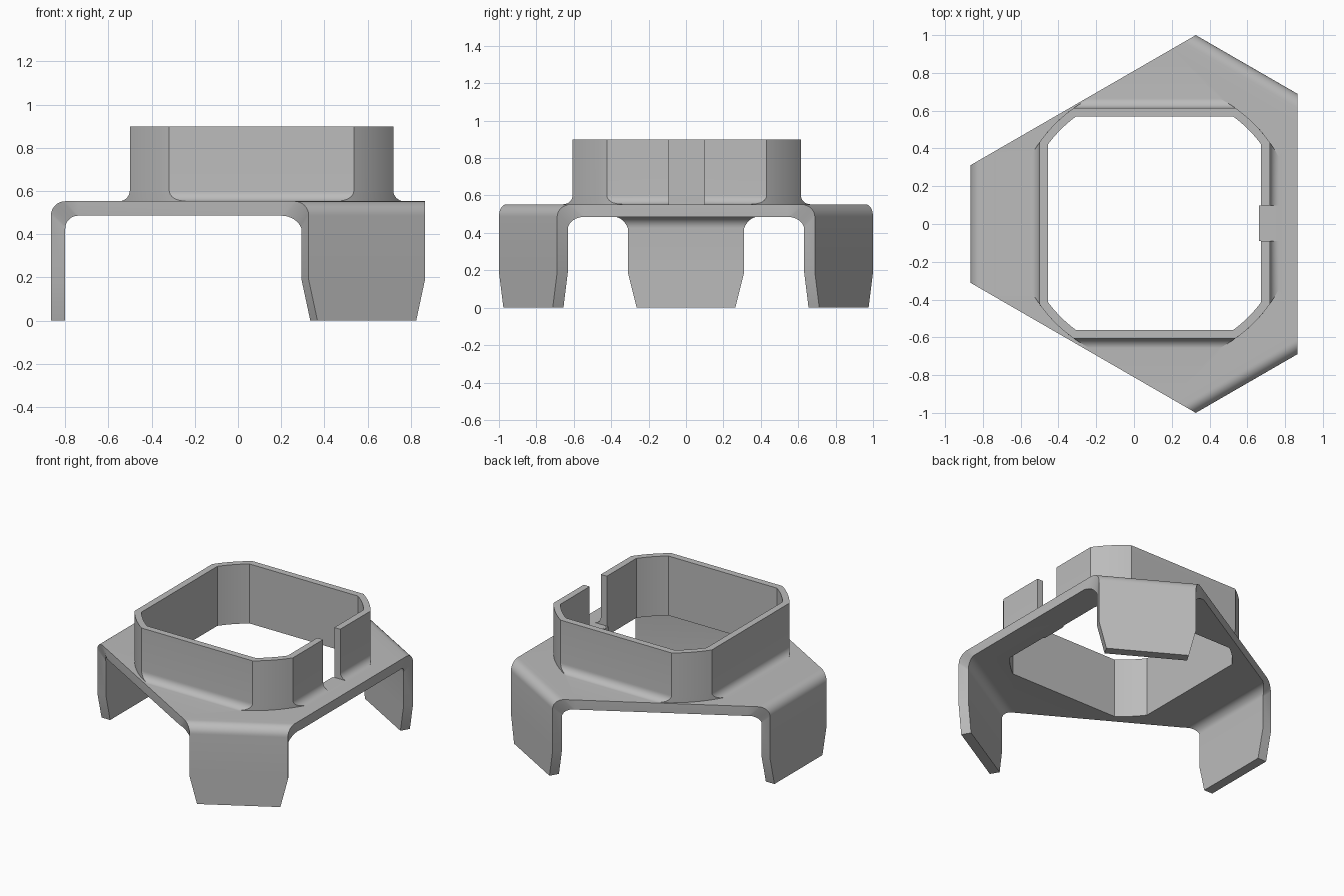
import bpy, bmesh, math
from mathutils import Vector

if "Cube" in bpy.data.objects:
    bpy.data.objects.remove(bpy.data.objects["Cube"], do_unlink=True)

CX, CY = 0.109, 0.004           # shared axis of collar and legs
TOP, UNDER, RIM = 0.553, 0.486, 0.9
REACH, HALF, THICK = 0.975, 0.311, 0.066
BEND, FLARE = 0.06, math.tan(math.radians(30))

grey = bpy.data.materials.new("plain_grey")
grey.use_nodes = True
colour = (0.5, 0.5, 0.5, 1)
grey.diffuse_color = colour
grey.node_tree.nodes["Principled BSDF"].inputs["Base Color"].default_value = colour


def make_object(name, bm):
    bmesh.ops.recalc_face_normals(bm, faces=bm.faces)
    mesh = bpy.data.meshes.new(name)
    bm.to_mesh(mesh)
    bm.free()
    mesh.materials.append(grey)
    obj = bpy.data.objects.new(name, mesh)
    bpy.context.collection.objects.link(obj)
    return obj


def bridge(bm, a, b):
    for i in range(len(a)):
        j = (i + 1) % len(a)
        bm.faces.new((a[i], a[j], b[j], b[i]))


def box(name, low, high):
    bm = bmesh.new()
    bmesh.ops.create_cube(bm, size=1)
    for v in bm.verts:
        v.co = [(l + h) / 2 + c * (h - l) for l, h, c in zip(low, high, v.co)]
    return make_object(name, bm)


def rounded_section(half, radius, steps=10):
    """Square trimmed by a circle, so its corners are arcs."""
    start, end = math.acos(half / radius), math.asin(half / radius)
    points = []
    for quarter in range(4):
        for i in range(steps + 1):
            a = start + (end - start) * i / steps + quarter * math.pi / 2
            points.append((CX + radius * math.cos(a), CY + radius * math.sin(a)))
    return points


def loft(name, levels):
    """Solid through (half width, corner radius, height) levels."""
    bm = bmesh.new()
    loops = [[bm.verts.new((x, y, z)) for x, y in rounded_section(h, r)] for h, r, z in levels]
    for a, b in zip(loops, loops[1:]):
        bridge(bm, a, b)
    bm.faces.new(loops[0])
    bm.faces.new(loops[-1])
    return make_object(name, bm)


def apply_boolean(target, tool, operation):
    mod = target.modifiers.new("cut", "BOOLEAN")
    mod.operation, mod.object, mod.solver = operation, tool, "EXACT"
    bpy.context.view_layer.objects.active = target
    bpy.ops.object.modifier_apply(modifier=mod.name)
    bpy.data.objects.remove(tool, do_unlink=True)


# Paired outer and inner leg profile points: inset, height, half width
def leg_stations(steps=8):
    stations = []
    for i in range(steps + 1):
        t = i / steps
        a = t * math.pi / 2
        outer_in = THICK * (1 - math.sin(a))
        inner_in = THICK + BEND * (1 - math.sin(a))
        outer = (outer_in, TOP - THICK * (1 - math.cos(a)), HALF + outer_in * FLARE)
        inner = (inner_in, UNDER - BEND * (1 - math.cos(a)),
                 HALF + inner_in * FLARE - THICK * FLARE * t)
        stations.append((outer, inner))
    for z, w in ((0.19, HALF), (0, 0.264)):
        stations.append(((0, z, w), (THICK, z, w)))
    return stations


# Bracket: flat plate with three legs folded down from it
bm = bmesh.new()
upper, lower = [], []
flat = THICK + BEND
stations = [((flat, TOP, HALF + flat * FLARE), (flat, UNDER, HALF + flat * FLARE))] + leg_stations()
for k in range(3):
    angle = math.pi + k * math.tau / 3
    out = Vector((math.cos(angle), math.sin(angle), 0))
    side = Vector((-out.y, out.x, 0))
    previous = None
    for n, (outer, inner) in enumerate(stations):
        def point(p, s):
            co = Vector((CX, 0, p[1])) + out * (REACH - p[0]) + side * p[2] * s
            return bm.verts.new(co)
        ring = [point(outer, -1), point(outer, 1), point(inner, 1), point(inner, -1)]
        if n == 0:
            upper += ring[:2]
            lower += [ring[3], ring[2]]
        else:
            bridge(bm, previous, ring)
        previous = ring
    bm.faces.new(previous)
bm.faces.new(upper)
bm.faces.new(lower)
for i in (1, 3, 5):
    j = (i + 1) % 6
    bm.faces.new((upper[i], upper[j], lower[j], lower[i]))
bmesh.ops.remove_doubles(bm, verts=bm.verts, dist=1e-5)
bracket = make_object("bracket_with_collar", bm)

# Collar: rounded square wall flaring into the plate on its flat sides
WALL, CORNER, ROOT = 0.61, 0.745, 0.05
levels = [(WALL + ROOT, CORNER, TOP - 0.03)]
for i in range(9):
    a = i / 8 * math.pi / 2
    levels.append((WALL + ROOT * (1 - math.sin(a)), CORNER, TOP + ROOT * (1 - math.cos(a))))
levels.append((WALL, CORNER, RIM))
collar = loft("collar", levels)

# Slot through the collar's left wall, then the opening through everything
slot_low, slot_high = CY - 0.094, CY + 0.094
apply_boolean(collar, box("slot", (0.5, slot_low, TOP - 0.015), (1, slot_high, 1)), "DIFFERENCE")
apply_boolean(bracket, collar, "UNION")
apply_boolean(bracket, loft("opening", [(0.564, 0.702, 0.3), (0.564, 0.702, 1)]), "DIFFERENCE")

# Small sill under the slot
sill = box("slot_sill", (0.661, slot_low, UNDER + 0.002), (0.69, slot_high, TOP - 0.001))

bpy.ops.object.select_all(action="DESELECT")
bracket.select_set(True)
bpy.context.view_layer.objects.active = bracket
bpy.ops.object.shade_smooth_by_angle(angle=math.radians(30))
